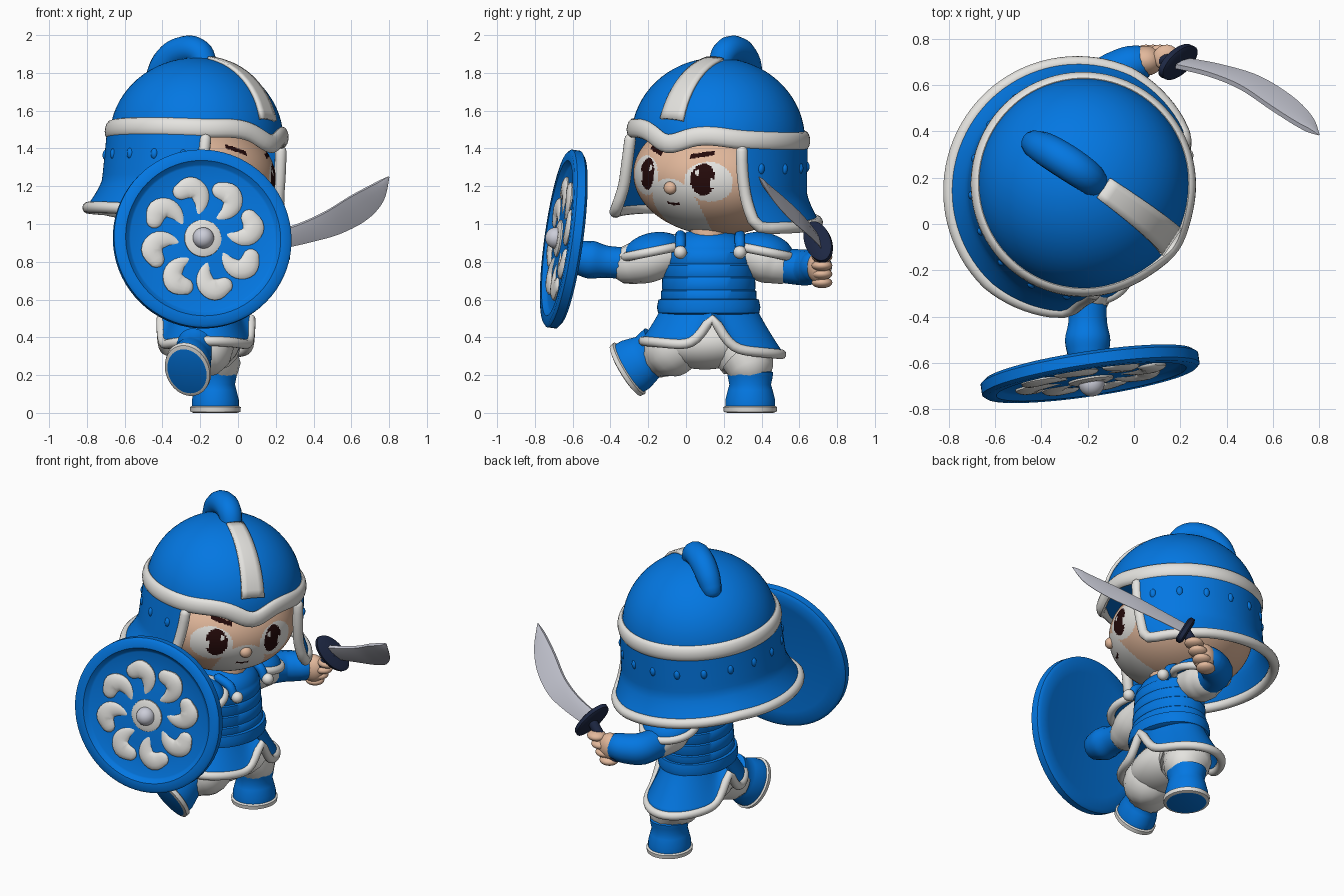
import bpy, bmesh, math
from mathutils import Vector, Matrix
from math import sin, cos, pi, radians as rad

if "Cube" in bpy.data.objects:
    bpy.data.objects.remove(bpy.data.objects["Cube"])

def material(name, c):
    m = bpy.data.materials.new(name)
    m.diffuse_color = (*c, 1)
    m.use_nodes = True
    m.node_tree.nodes["Principled BSDF"].inputs["Base Color"].default_value = m.diffuse_color
    return m
BLUE = material("blue", (0.001, 0.185, 0.76))
WHITE = material("off white", (0.78, 0.77, 0.74))
SKIN = material("skin", (0.76, 0.48, 0.33))
DARK = material("dark brown", (0.018, 0.003, 0.003))
STEEL = material("steel", (0.60, 0.61, 0.69))
NAVY = material("navy", (0.012, 0.02, 0.055))
I = Matrix()

def loft(name, rows, mats, M=I, wrap=True, ring=False, thick=0, rule=None):
    """Skin a list of point rows; rule gives a material index from a local face centre."""
    bm = bmesh.new()
    vs = [[bm.verts.new(M @ Vector(p)) for p in r] for r in rows]
    m, n = len(vs), len(vs[0])
    for i in range(m if ring else m - 1):
        for j in range(n if wrap else n - 1):
            a, b = vs[i], vs[(i + 1) % m]
            bm.faces.new((a[j], a[(j + 1) % n], b[(j + 1) % n], b[j]))
    if wrap and not ring and not thick:
        bm.faces.new(vs[0])
        bm.faces.new(vs[-1])
    bmesh.ops.recalc_face_normals(bm, faces=bm.faces)
    if rule:
        inv = M.inverted()
        for f in bm.faces:
            f.material_index = rule(inv @ f.calc_center_median())
    me = bpy.data.meshes.new(name)
    bm.to_mesh(me)
    bm.free()
    for mt in (mats if isinstance(mats, list) else [mats]):
        me.materials.append(mt)
    me.shade_smooth()
    me.set_sharp_from_angle(angle=rad(45))
    ob = bpy.data.objects.new(name, me)
    bpy.context.collection.objects.link(ob)
    if thick:
        s = ob.modifiers.new("thickness", 'SOLIDIFY')
        s.thickness, s.offset = thick, 0
    return ob

def spline(pts, k=5):
    """Catmull-Rom through points of any dimension."""
    out = []
    for i in range(len(pts) - 1):
        q = [Vector(pts[max(0, min(len(pts) - 1, i + d))]) for d in (-1, 0, 1, 2)]
        for s in range(k):
            t = s / k
            out.append(0.5 * (2 * q[1] + (q[2] - q[0]) * t + (2 * q[0] - 5 * q[1] + 4 * q[2] - q[3]) * t * t
                              + (3 * q[1] - q[0] - 3 * q[2] + q[3]) * t ** 3))
    return out + [Vector(pts[-1])]

def tube(name, pts, mat, M=I, closed=False, n=14, asp=1, ref=(0, 0, 1)):
    """Round-ended tube through (x, y, z, radius) points; asp stretches it along ref."""
    P = [(Vector(p[:3]), p[3]) for p in pts]
    if not closed:
        for end in (0, 1):
            p, r = P[-1] if end else P[0]
            q = P[-2][0] if end else P[1][0]
            d = (p - q).normalized()
            cap = [(p + d * r * sin(rad(a)), r * cos(rad(a))) for a in (30, 60, 86)]
            P = P + cap if end else cap[::-1] + P
    rows, nv = [], Vector(ref)
    for i, (p, r) in enumerate(P):
        nx, pv = (i + 1, i - 1) if closed else (min(i + 1, len(P) - 1), max(i - 1, 0))
        t = (P[nx % len(P)][0] - P[pv][0]).normalized()
        nv = (nv - t * t.dot(nv)).normalized()
        b = t.cross(nv)
        rows.append([p + r * (asp * nv * cos(a) + b * sin(a)) for a in (2 * pi * j / n for j in range(n))])
    return loft(name, rows, mat, M, ring=closed)

def lathe(name, prof, mat, M=I, sx=1, sy=1, n=48, rule=None):
    rows = [[(sx * r * cos(2 * pi * j / n), sy * r * sin(2 * pi * j / n), z) for j in range(n)] for r, z in prof]
    return loft(name, rows, mat, M, rule=rule)

def ball(name, c, r, mat, M=I, n=24, rule=None):
    prof = [(max(sin(pi * i / n), 0.002), -r[2] * cos(pi * i / n)) for i in range(n + 1)]
    return lathe(name, prof, mat, M @ Matrix.Translation(c), r[0], r[1], n * 3 // 2, rule)

def aim(pos, axis):
    return Matrix.Translation(pos) @ Vector(axis).to_track_quat('Z', 'Y').to_matrix().to_4x4()

# ---- head, in its own frame: +x forward, turned and rolled
H = Matrix.Translation((-.22, .17, 1.45)) @ Matrix.Rotation(rad(-34), 4, 'Z') @ \
    Matrix.Rotation(rad(-5), 4, 'X') @ Matrix.Translation((0, 0, -1.45))
def inside(y, z, cy, cz, a, b):
    return ((y - cy) / a) ** 2 + ((z - cz) / b) ** 2 < 1
def face_paint(p):
    y, z = abs(p.y), p.z + 1.25
    if p.x < 0.1:
        return 0
    if inside(y, z, .15, 1.285, .012, .016) or inside(y, z, .225, 1.235, .010, .03):
        return 1
    if inside(y, z, .178, 1.25, .06, .085):
        return 2
    if .09 < y < .2 and abs(z - (1.365 + .25 * (y - .09))) < .013:
        return 2
    if y < .04 and abs(z - (1.105 + 4 * y * y)) < .006:
        return 2
    if inside(y, z, .2, 1.24, .115, .105) or inside(y, z, 0, 1.08, .15, .16):
        return 1
    return 0
ball("head", (0, 0, 1.25), (.425, .44, .31), [SKIN, WHITE, DARK], H, 170, face_paint)
ball("nose", (.42, 0, 1.19), (.03, .036, .034), SKIN, H)

# ---- helmet dome, stripe and crest
lathe("helmet_dome", [(max(.46 * cos(rad(a)), .002), 1.45 + .43 * sin(rad(a))) for a in range(0, 91, 5)], BLUE, H, n=64)
loft("helmet_stripe", [[(.465 * cos(rad(a)), y * (1.25 - a / 200), 1.45 + .435 * sin(rad(a)) - y * y)
                        for y in (-.06, -.03, 0, .03, .06)] for a in range(14, 81, 6)], WHITE, H, wrap=False, thick=.02)
tube("helmet_crest", spline([(.04, 0, 1.83, .06), (.0, 0, 1.90, .07), (-.07, 0, 1.925, .075), (-.16, 0, 1.905, .075),
                             (-.23, 0, 1.85, .07), (-.27, 0, 1.79, .06)]), BLUE, H)
# brow band, dipping to a point at the forehead
band = []
for i in range(96):
    t = 2 * pi * i / 96
    u = abs((i + 48) % 96 - 48) * 3.75
    dip, arch = math.exp(-(u / 13) ** 2), math.exp(-((u - 30) / 14) ** 2)
    r = .46 + .015 * dip
    band.append((r * cos(t), r * sin(t), 1.475 - .05 * dip + .01 * arch, .027))
tube("helmet_band", band, WHITE, H, closed=True, asp=1.85)

# neck guard open at the face, with a flared lower edge
def guard(u, s, off=0):
    th = rad(50 + 11 * s * s) + u * 2 * (pi - rad(50 + 11 * s * s))
    away = 1 - abs(2 * u - 1)
    zb = 1.015 + .06 * away
    r = .465 + .02 * s + (.035 + .035 * min(1, 3 * away)) * max(0, (s - .62) / .38) ** 1.4 + off
    return (r * cos(th), r * sin(th), 1.46 + (zb - 1.46) * s)
loft("neck_guard", [[guard(j / 72, i / 14) for j in range(73)] for i in range(15)], BLUE, H, wrap=False, thick=.022)
edge = [guard(0, s / 10) for s in range(1, 10)] + [guard(.01, .985)] + [guard(j / 60, 1) for j in range(2, 59)] + \
       [guard(.99, .985)] + [guard(1, s / 10) for s in range(9, 0, -1)]
tube("guard_trim", [(*p, .031) for p in edge], WHITE, H)
for k in range(13):
    ball("guard_rivet", guard(.05 + .9 * k / 12, .3, .003), (.02, .02, .03), BLUE, H, 10)

# ---- torso with plate rows, belt and neck
B = Matrix.Translation((-.17, .12, 0))
rows = [(.22, .55)]
for k in range(4):
    z, r = .59 + .068 * k, .25 - .006 * k
    rows += [(r + .004, z), (r + .002, z + .055), (r - .006, z + .061)]
rows += [(.225, .87), (.19, .92), (.11, .96)]
lathe("torso", rows, BLUE, B, sx=.78)
lathe("belt", [(.24, .52), (.268, .53), (.274, .56), (.266, .60), (.24, .605)], BLUE, B, sx=.8)
tube("neck", [(-.15, .12, .85, .1), (-.15, .12, .98, .1)], SKIN, ref=(1, 0, 0))
for y in (-.03, .285):
    tube("shoulder_strap", spline([(-.12, y, .94, .028), (-.04, y, .91, .028), (-.01, y, .85, .025)]), BLUE)
    ball("strap_button", (.015, y, .85), (.035, .035, .035), WHITE, n=14)

# ---- skirt panels with split front and back
def hem(t):
    return .345 - .035 * sin(t) + .15 * math.exp(-(abs((t + pi / 2) % pi - pi / 2) / .2) ** 1.6)
def skirt(t, s):
    r = .235 + .13 * s ** 1.2
    return (.65 * r * cos(t), r * sin(t) + .02 * s, .57 + (hem(t) - .57) * s)
ts = [2 * pi * j / 80 for j in range(80)]
loft("skirt", [[skirt(t, i / 8) for t in ts] for i in range(9)], BLUE, B, thick=.025)
tube("skirt_trim", [(*skirt(t, 1), .026) for t in ts], WHITE, B, closed=True)

# ---- trousers and boots
ball("trouser_seat", (-.17, .1, .37), (.18, .27, .14), WHITE)
tube("left_trouser", spline([(-.16, .22, .40, .14), (-.14, .31, .31, .155), (-.12, .33, .27, .135)], 4), WHITE, ref=(1, 0, 0))
tube("right_trouser", spline([(-.17, .0, .40, .14), (-.18, -.08, .34, .155), (-.22, -.13, .31, .125)], 4), WHITE, ref=(1, 0, 0))
boot = [(.115, 0), (.132, .006), (.135, .03), (.124, .036), (.124, .07), (.112, .12), (.104, .15), (.112, .19), (.115, .215), (.08, .23)]
def sole_paint(p):
    return 1 if .001 < p.z < .034 else 0
lathe("left_boot", boot, [BLUE, WHITE], Matrix.Translation((-.12, .34, 0)), 1, 1.06, rule=sole_paint)
lathe("right_boot", boot, [BLUE, WHITE], aim((-.27, -.325, .22), (.22, .8, .50)), .92, 1.18, rule=sole_paint)

# ---- arms, shoulder caps and hand
tube("right_sleeve", spline([(-.17, -.06, .85, .10), (-.18, -.2, .81, .12), (-.2, -.30, .785, .105)]), WHITE)
tube("right_forearm", spline([(-.2, -.3, .79, .085), (-.2, -.42, .80, .085), (-.2, -.50, .81, .1), (-.2, -.56, .82, .09)]), BLUE)
tube("left_sleeve", spline([(-.17, .3, .85, .10), (-.17, .42, .81, .12), (-.16, .49, .785, .105)]), WHITE)
tube("left_forearm", spline([(-.16, .5, .78, .09), (-.12, .62, .77, .095), (-.05, .67, .77, .09), (0, .69, .775, .085)]), BLUE)
for side, y, sg in (("right", -.17, -1), ("left", .41, 1)):
    C = aim((-.17, y, .855), (0, sg * .2, 1))
    lathe(side + "_shoulder_cap", [(.16 * cos(rad(a)) + .001, .1 * sin(rad(a))) for a in range(0, 91, 10)], BLUE, C, n=36)
    tube(side + "_cap_trim", [(.16 * cos(t), .16 * sin(t), 0, .024) for t in ts], WHITE, C, closed=True)
ball("left_hand", (.05, .705, .77), (.075, .065, .085), SKIN)
for k in range(4):
    ball("finger", (.05 + .03 * k, .72, .69 + .045 * k), (.058, .055, .03), SKIN, n=14)

# ---- sword: grip, oval guard set across the blade, curved blade
w, th = Vector((-.57, -.31, .75)), Vector((.15, .82, .46)) * .014
tube("sword_grip", [(.02, .72, .70, .03), (.19, .70, .9, .03)], NAVY)
gx = w.normalized()
gz = Vector((.8, -.35, .45))
gz = (gz - gx * gz.dot(gx)).normalized()
G = Matrix.Translation((.19, .70, .905)) @ Matrix((gx, gz.cross(gx), gz)).transposed().to_4x4()
lathe("sword_guard", [(.8, -.022), (1, -.012), (1, .012), (.8, .022)], NAVY, G, .13, .07)
line = spline([(.2, .70, .91, .055), (.35, .668, .95, .062), (.5, .615, 1.005, .075), (.64, .525, 1.085, .08),
               (.74, .445, 1.165, .055), (.8, .385, 1.25, .003)])
loft("sword_blade", [[Vector(q[:3]) + w * q[3] * a + th * b * min(1, q[3] / .03)
                      for a, b in ((1, .8), (.2, 1), (-1, .1), (-1, -.1), (.2, -1), (1, -.8))] for q in line], STEEL)

# ---- shield with rim, curled petals and boss
S = aim((-.19, -.645, .92), (.149, -1, .138))
lathe("shield", [(.002, -.01), (.38, -.025), (.455, -.035), (.475, -.02), (.475, .025), (.46, .038), (.415, .038),
                 (.395, .018), (.385, .012), (.2, .024), (.002, .03)], BLUE, S, n=72)
for k in range(8):
    a0 = 2 * pi * k / 8 + .2
    pts = [(r * cos(a0 + rad(d)), r * sin(a0 + rad(d)), 0, q)
           for r, d, q in ((.14, -4, .018), (.19, -10, .038), (.245, -8, .052), (.28, 1, .058), (.275, 12, .046))]
    tube("shield_petal", spline(pts, 4), WHITE, S @ Matrix.Translation((0, 0, .02)) @ Matrix.Diagonal((1, 1, .4, 1)))
lathe("boss_plate", [(.1, .015), (.098, .035), (.075, .044), (.002, .046)], WHITE, S)
ball("boss", (0, 0, .045), (.056, .056, .056), STEEL, S)
